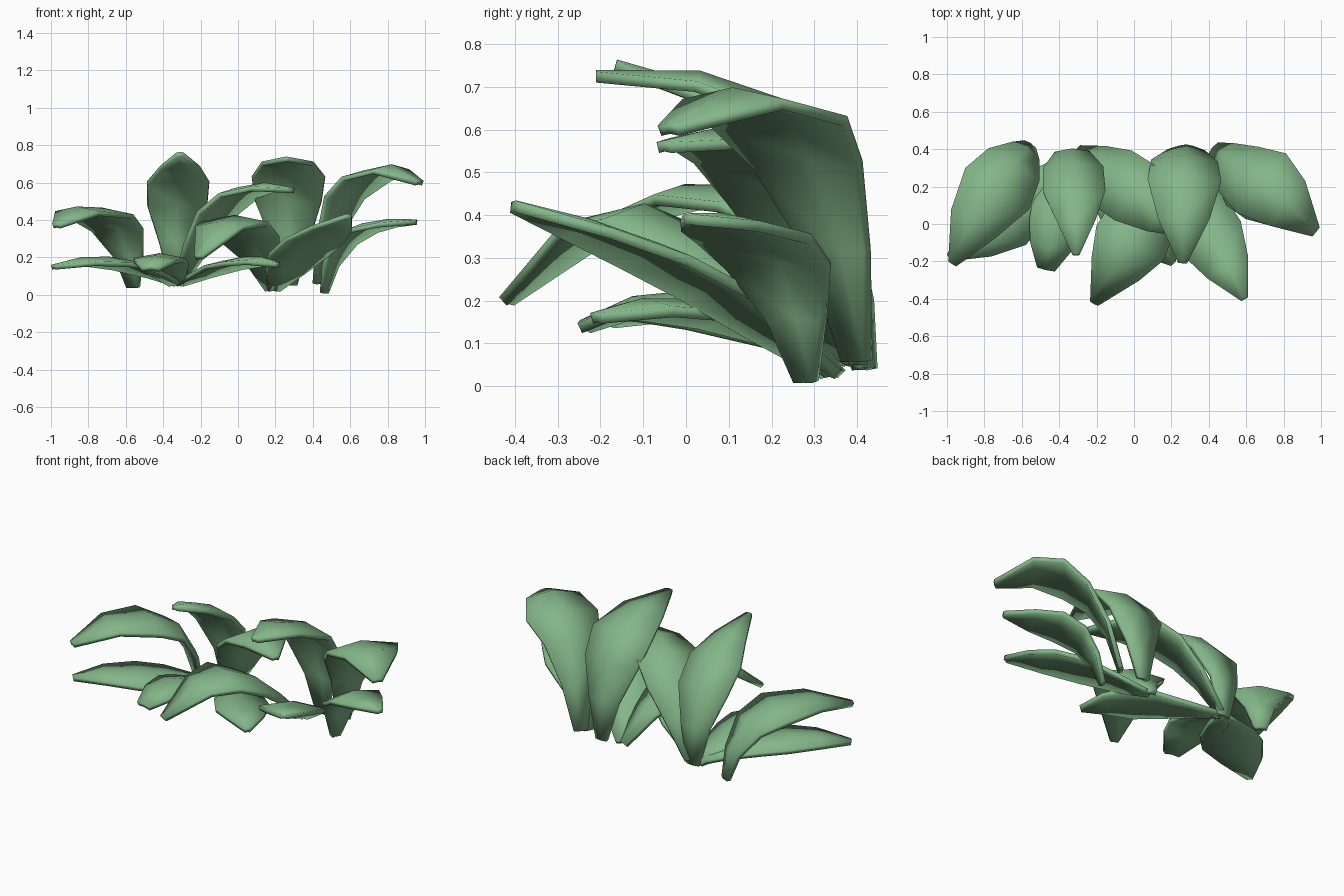
import bpy, bmesh, math
from mathutils import Vector

green = bpy.data.materials.new("leaf_green")
green.diffuse_color = (0.23, 0.47, 0.25, 1)

PROFILE = (0.18, 0.5, 0.9, 1.0, 0.7, 0.11)   # relative width from stalk to tip


def leaf(name, width, path, profile=PROFILE):
    """Arched, thick leaf blade swept along a bent midrib."""
    pts = [Vector(p) for p in path]
    head = pts[-1] - pts[0]
    side = head.cross(Vector((0, 0, 1))).normalized()
    bm = bmesh.new()
    rows = []
    for i, p in enumerate(pts):
        t = (pts[min(i + 1, len(pts) - 1)] - pts[max(i - 1, 0)]).normalized()
        n = side.cross(t).normalized()
        h = width * profile[i] / 2
        rows.append([bm.verts.new(p + side * h * u - n * h * 0.18 * (u * u - 0.4))
                     for u in (-1, 0, 1)])
    for a, b in zip(rows, rows[1:]):
        for j in range(2):
            bm.faces.new((a[j], a[j + 1], b[j + 1], b[j]))
    bmesh.ops.recalc_face_normals(bm, faces=bm.faces)
    me = bpy.data.meshes.new(name)
    bm.to_mesh(me)
    bm.free()
    me.materials.append(green)
    ob = bpy.data.objects.new(name, me)
    bpy.context.collection.objects.link(ob)
    s = ob.modifiers.new("thickness", 'SOLIDIFY')
    s.thickness = 0.026
    s.offset = 0
    bpy.ops.object.select_all(action='DESELECT')
    ob.select_set(True)
    bpy.context.view_layer.objects.active = ob
    bpy.ops.object.modifier_apply(modifier=s.name)
    bpy.ops.object.shade_smooth()


# Tall leaves that curl forward
leaf("tall_leaf_left", 0.33,
     [(-.32, .385, .05), (-.33, .385, .28), (-.325, .31, .48), (-.32, .18, .61), (-.31, .02, .69), (-.31, -.165, .75)],
     (0.24, 0.55, 0.96, 1.0, 0.62, 0.11))
leaf("tall_leaf_right", 0.39,
     [(.28, .41, .05), (.28, .395, .28), (.27, .345, .50), (.27, .24, .64), (.265, .03, .715), (.26, -.21, .725)])
leaf("tall_leaf_outer", 0.42,
     [(.43, .40, .06), (.48, .36, .32), (.56, .29, .53), (.68, .22, .64), (.82, .11, .675), (.97, -.04, .60)],
     (0.18, 0.42, 0.76, 0.97, 0.72, 0.14))
leaf("tall_leaf_inner", 0.36,
     [(-.31, .38, .07), (-.22, .32, .28), (-.12, .25, .45), (.00, .17, .55), (.14, .06, .58), (.29, -.05, .56)],
     (0.24, 0.65, 0.98, 1.0, 0.66, 0.11))

# Mid-height leaves
leaf("mid_leaf_left", 0.42,
     [(-.56, .42, .04), (-.58, .39, .20), (-.64, .32, .36), (-.73, .19, .44), (-.86, .00, .45), (-.97, -.21, .37)],
     (0.17, 0.40, 0.76, 0.96, 0.66, 0.11))
leaf("mid_leaf_center", 0.40,
     [(.18, .35, .03), (.13, .20, .19), (.06, .06, .32), (-.02, -.10, .40), (-.10, -.24, .37), (-.21, -.42, .20)])
leaf("mid_leaf_front_right", 0.37,
     [(.19, .34, .03), (.25, .21, .13), (.32, .08, .23), (.41, -.07, .31), (.50, -.23, .37), (.59, -.40, .42)],
     (0.2, 0.62, 0.95, 0.97, 0.66, 0.11))
leaf("mid_leaf_right", 0.30,
     [(.46, .28, .01), (.49, .26, .16), (.56, .22, .29), (.67, .16, .36), (.80, .08, .385), (.95, .01, .39)])

# Low leaves spreading close to the ground
leaf("low_leaf_left", 0.34,
     [(-.32, .37, .06), (-.43, .25, .11), (-.57, .12, .16), (-.69, .02, .18), (-.84, -.08, .18), (-.985, -.18, .15)])
leaf("low_leaf_center", 0.28,
     [(-.33, .37, .06), (-.37, .25, .12), (-.40, .11, .17), (-.42, .00, .20), (-.445, -.12, .19), (-.47, -.24, .14)],
     (0.3, 0.7, 1.0, 1.0, 0.8, 0.33))
leaf("low_leaf_right", 0.30,
     [(-.31, .37, .06), (-.20, .25, .11), (-.08, .12, .16), (.03, .00, .18), (.12, -.10, .185), (.21, -.21, .16)])
